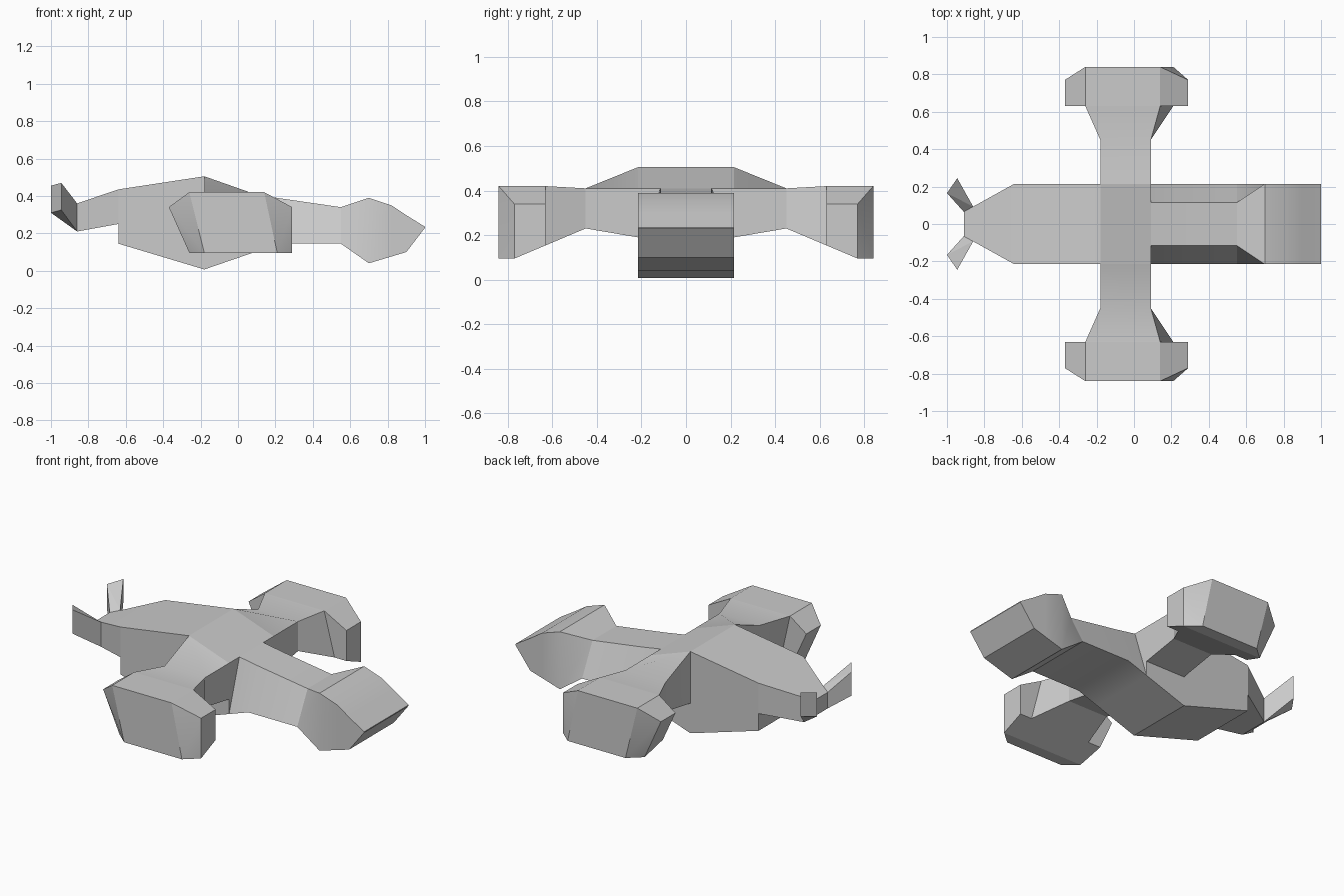
import bpy, bmesh
from math import radians

if "Cube" in bpy.data.objects:
    bpy.data.objects.remove(bpy.data.objects["Cube"])


def finish(name, bm):
    """Turn a bmesh into an object with outward normals and crisp edges."""
    bmesh.ops.remove_doubles(bm, verts=bm.verts, dist=1e-5)
    bmesh.ops.recalc_face_normals(bm, faces=bm.faces)
    mesh = bpy.data.meshes.new(name)
    bm.to_mesh(mesh)
    bm.free()
    ob = bpy.data.objects.new(name, mesh)
    bpy.context.collection.objects.link(ob)
    bpy.ops.object.select_all(action='DESELECT')
    ob.select_set(True)
    bpy.context.view_layer.objects.active = ob
    bpy.ops.object.shade_smooth_by_angle(angle=radians(20))
    return ob


def loft(name, sections):
    """Skin a row of four-cornered sections and cap the ends."""
    bm = bmesh.new()
    rings = [[bm.verts.new(p) for p in s] for s in sections]
    for a, b in zip(rings, rings[1:]):
        for i in range(4):
            j = (i + 1) % 4
            bm.faces.new((a[i], a[j], b[j], b[i]))
    bm.faces.new(rings[0])
    bm.faces.new(rings[-1])
    return finish(name, bm)


def hull(name, points):
    """Convex solid around a few corner points."""
    bm = bmesh.new()
    for p in points:
        bm.verts.new(p)
    bmesh.ops.convex_hull(bm, input=bm.verts)
    bmesh.ops.dissolve_limit(bm, angle_limit=radians(1),
                             verts=bm.verts, edges=bm.edges)
    return finish(name, bm)


def body_section(x, top, bottom, top_half, bottom_half):
    return [(x, -top_half, top), (x, top_half, top),
            (x, bottom_half, bottom), (x, -bottom_half, bottom)]


# Fuselage: tail, hull, narrow neck and wedge-shaped head
W, N = 0.215, 0.115
loft("fuselage", [body_section(*s) for s in [
    (-0.91, 0.345, 0.247, 0.065, 0.065),
    (-0.86, 0.36, 0.21, 0.093, 0.093),
    (-0.64, 0.435, 0.25, W, W),
    (-0.64, 0.435, 0.145, W, W),
    (-0.18, 0.505, 0.007, W, W),
    (0.09, 0.41, 0.10, W, W),
    (0.09, 0.41, 0.10, N, W),
    (0.22, 0.388, 0.145, N, W),
    (0.55, 0.34, 0.145, N, W),
    (0.70, 0.39, 0.04, W, W),
    (0.82, 0.35, 0.076, W, W),
    (0.90, 0.297, 0.10, W, W),
    (1.00, 0.235, 0.23, W, W)]])

for side, s in (("left", 1), ("right", -1)):
    # Wing: rear-top, front-top, front-bottom, rear-bottom corners at each y
    loft(side + "_wing", [[(x, s * y, z) for x, z in c] for y, c in [
        (0.215, [(-0.18, 0.505), (0.09, 0.41), (0.09, 0.19), (-0.18, 0.19)]),
        (0.45, [(-0.18, 0.41), (0.09, 0.41), (0.09, 0.23), (-0.18, 0.23)]),
        (0.63, [(-0.26, 0.42), (0.14, 0.42), (0.21, 0.154), (-0.2, 0.154)])]])

    # Engine pod at the wing tip
    hull(side + "_pod", [(x, s * y, z) for y, c in [
        (0.63, [(-0.26, 0.42), (0.14, 0.42), (0.29, 0.34), (0.29, 0.154),
                (-0.285, 0.154), (-0.37, 0.34)]),
        (0.77, [(0.29, 0.34), (0.29, 0.095), (-0.26, 0.095), (-0.37, 0.34)]),
        (0.84, [(-0.26, 0.42), (0.14, 0.42), (0.21, 0.095), (-0.18, 0.095)])]
        for x, z in c])

    # Splayed tail fin
    hull(side + "_tail_fin", [(x, s * y, z) for x, y, zs in [
        (-0.91, 0.065, (0.247, 0.345)), (-0.86, 0.093, (0.21, 0.36)),
        (-1.0, 0.165, (0.31, 0.455)), (-0.945, 0.245, (0.325, 0.47))]
        for z in zs])
